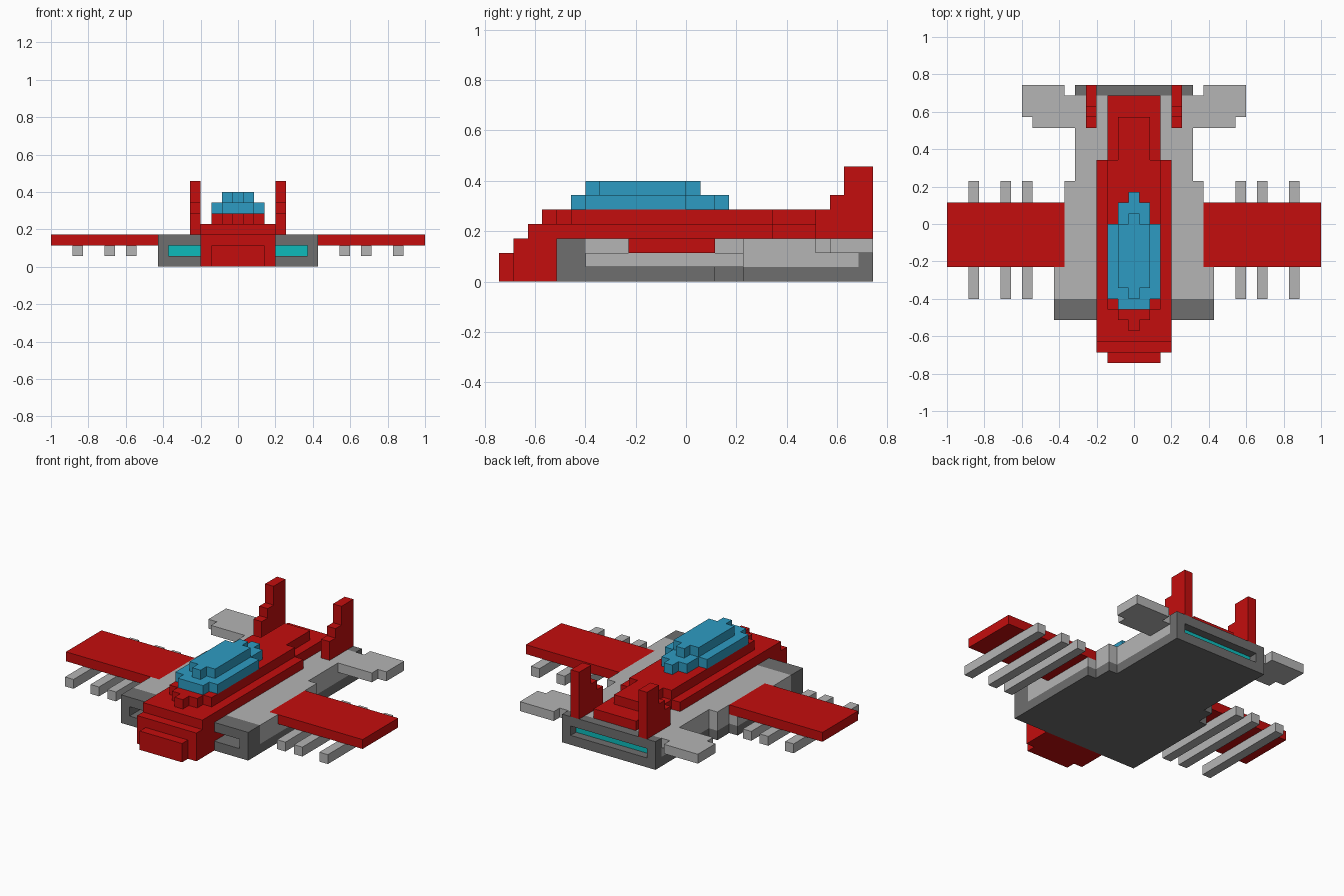
import bpy
import bmesh
from mathutils import Vector

cube = bpy.data.objects.get("Cube")
if cube:
    bpy.data.objects.remove(cube, do_unlink=True)

U = 2 / 35  # size of one block; all numbers below are in blocks


def material(name, rgb):
    m = bpy.data.materials.new(name)
    m.use_nodes = True
    m.diffuse_color = (*rgb, 1)
    m.node_tree.nodes["Principled BSDF"].inputs["Base Color"].default_value = (*rgb, 1)
    return m


RED = material("red paint", (0.55, 0.004, 0.004))
LIGHT = material("light grey", (0.46, 0.46, 0.46))
DARK = material("dark grey", (0.156, 0.156, 0.156))
BLUE = material("canopy blue", (0.027, 0.33, 0.54))
TEAL = material("engine teal", (0.004, 0.50, 0.50))


def prism(bm, outline, lo, hi):
    """Extrude a list of 3D points along the vector lo -> hi."""
    lo, hi = Vector(lo), Vector(hi)
    face = bm.faces.new([bm.verts.new((Vector(p) + lo) * U) for p in outline])
    ext = bmesh.ops.extrude_face_region(bm, geom=[face])
    verts = [v for v in ext["geom"] if isinstance(v, bmesh.types.BMVert)]
    bmesh.ops.translate(bm, verts=verts, vec=(hi - lo) * U)


def finish(name, bm, mat):
    bmesh.ops.recalc_face_normals(bm, faces=bm.faces)
    me = bpy.data.meshes.new(name)
    bm.to_mesh(me)
    bm.free()
    me.materials.append(mat)
    ob = bpy.data.objects.new(name, me)
    bpy.context.collection.objects.link(ob)
    return ob


def layered(name, mat, layers):
    """Symmetric stepped slabs: each layer is (z0, z1, [(y0, y1, half_width)...])."""
    bm = bmesh.new()
    for z0, z1, steps in layers:
        right = [(w, y, 0) for y0, y1, w in steps for y in (y0, y1)]
        left = [(-x, y, 0) for x, y, _ in reversed(right)]
        prism(bm, right + left, (0, 0, z0), (0, 0, z1))
    return finish(name, bm, mat)


def sided(name, mat, boxes):
    """The same boxes (x0, x1, y0, y1, z0, z1) on the left and right."""
    for side, s in (("left", 1), ("right", -1)):
        bm = bmesh.new()
        for x0, x1, y0, y1, z0, z1 in boxes:
            rect = [(s * x0, y0, 0), (s * x1, y0, 0), (s * x1, y1, 0), (s * x0, y1, 0)]
            prism(bm, rect, (0, 0, z0), (0, 0, z1))
        finish(f"{side}_{name}", bm, mat)


# Hull: dark floor, light body with pockets for the wing roots
layered("hull_floor", DARK, [(0, 1, [(-9, 2, 7.5), (2, 4, 6.5), (4, 13, 5.5)])])
layered("hull_body", LIGHT, [
    (1, 2, [(-7, 2, 7.5), (2, 4, 6.5), (4, 12, 5.5)]),
    (2, 3, [(-7, -4, 7.5), (-4, 4, 6.5), (4, 12, 5.5)]),
])

# Red fuselage: stepped nose and spine
layered("nose", RED, [
    (0, 1, [(-13, -12, 2.5), (-12, -9, 3.5)]),
    (1, 2, [(-13, -12, 2.5), (-12, -7, 3.5)]),
    (2, 3, [(-12, -7, 3.5)]),
])
layered("spine", RED, [
    (3, 4, [(-11, 6, 3.5), (6, 12, 2.5)]),
    (4, 5, [(-10, -9, 0.5), (-9, -8, 1.5), (-8, 6, 2.5), (6, 10, 1.5)]),
])

# Canopy
layered("canopy", BLUE, [
    (5, 6, [(-8, -7, 1.5), (-7, 0, 2.5), (0, 2, 1.5), (2, 3, 0.5)]),
    (6, 7, [(-7, -6, 0.5), (-6, 0, 1.5), (0, 1, 0.5)]),
])

# Front intakes: frame around a recessed glowing plate
sided("intake_frame", DARK, [(3.5, 7.5, -9, -7, 2, 3), (6.5, 7.5, -9, -7, 1, 2)])
sided("intake_glow", TEAL, [(3.5, 6.5, -7.1, -7, 1, 2)])

# Rear exhaust: frame and glowing slot
layered("exhaust_lintel", DARK, [(2, 3, [(12, 13, 5.5)])])
sided("exhaust_post", DARK, [(4.5, 5.5, 12, 13, 1, 2)])
layered("exhaust_glow", TEAL, [(1, 2, [(12, 12.1, 4.5)])])

# Wings, the guns below them, and the tail wings
sided("wing", RED, [(6.5, 17.5, -4, 2, 2, 3)])
for i, x in enumerate((9.5, 11.5, 14.5), 1):
    sided(f"gun_{i}", LIGHT, [(x, x + 1, -7, 4, 1, 2)])
sided("tail_wing", LIGHT, [
    (5.5, 6.5, 9, 12, 2, 3), (6.5, 9.5, 9, 13, 2, 3), (9.5, 10.5, 10, 13, 2, 3),
])

# Stepped tail fins, cut as one side profile
for side, x in (("left", 3.5), ("right", -4.5)):
    bm = bmesh.new()
    profile = [(9, 3), (13, 3), (13, 8), (11, 8), (11, 6), (10, 6), (10, 5), (9, 5)]
    prism(bm, [(0, y, z) for y, z in profile], (x, 0, 0), (x + 1, 0, 0))
    finish(f"{side}_tail_fin", bm, RED)
